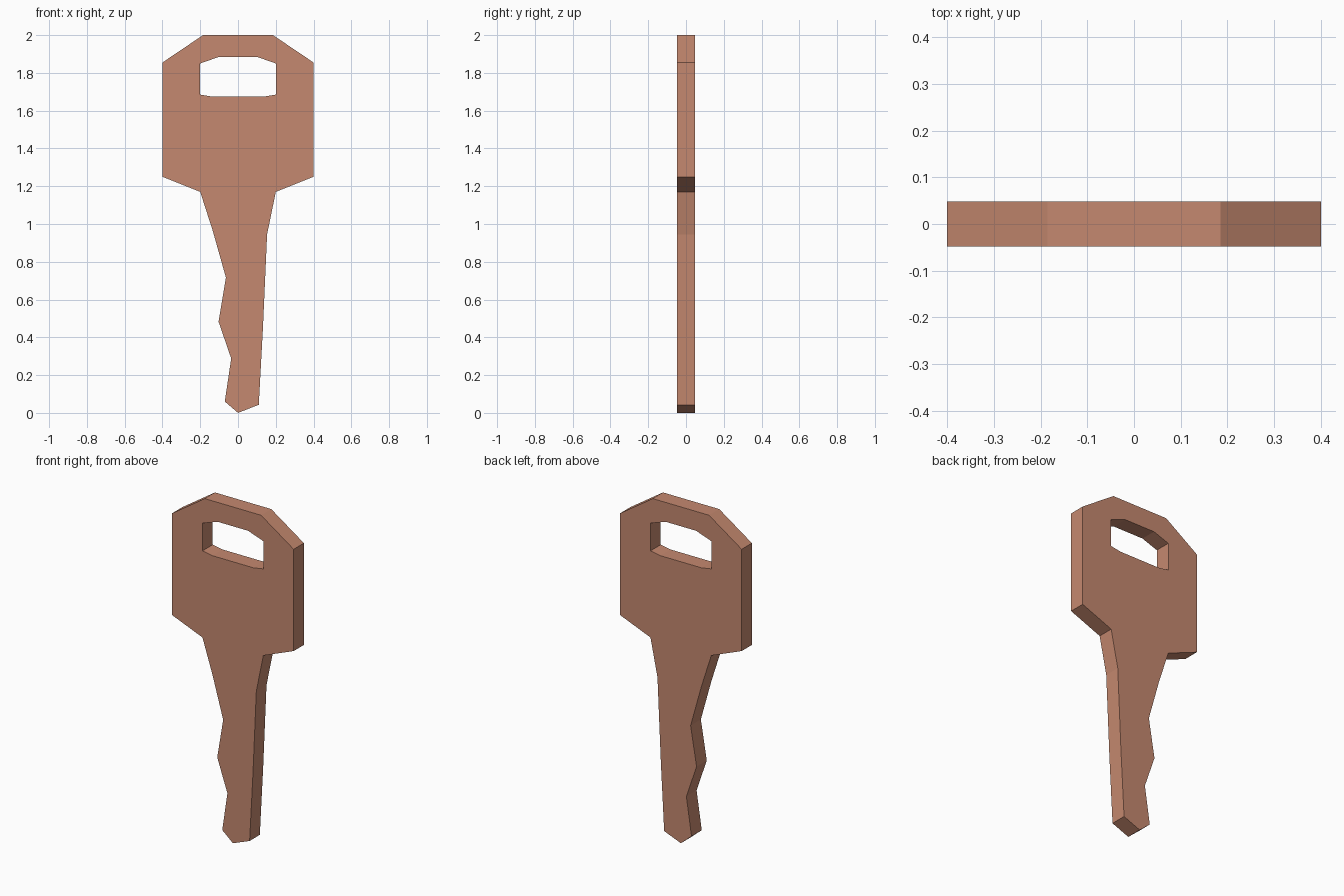
import bpy, bmesh

if "Cube" in bpy.data.objects:
    bpy.data.objects.remove(bpy.data.objects["Cube"])

HALF = 0.048  # half the plate thickness

# Silhouette in (x, z), clockwise from the top left
outline = [(-0.185, 2.0), (0.185, 2.0), (0.4, 1.855), (0.4, 1.25),
           (0.2, 1.17), (0.154, 0.945), (0.132, 0.45), (0.11, 0.043), (0.0, 0.0),
           (-0.07, 0.06), (-0.036, 0.288), (-0.103, 0.483),
           (-0.064, 0.717), (-0.134, 0.965), (-0.2, 1.17),
           (-0.4, 1.25), (-0.4, 1.855)]

# Keyring slot, right half mirrored to the left
half_slot = [(0.1, 1.885), (0.2, 1.85), (0.2, 1.685), (0.135, 1.674)]
slot = half_slot + [(-x, z) for x, z in reversed(half_slot)]


def add_loop(bm, points):
    verts = [bm.verts.new((x, -HALF, z)) for x, z in points]
    return [bm.edges.new((v, verts[(i + 1) % len(verts)])) for i, v in enumerate(verts)]


# Fill between silhouette and slot, then extrude to thickness
bm = bmesh.new()
edges = add_loop(bm, outline) + add_loop(bm, slot)
bmesh.ops.triangle_fill(bm, edges=edges, use_beauty=True, normal=(0, -1, 0))
ext = bmesh.ops.extrude_face_region(bm, geom=bm.faces[:], use_keep_orig=True)
moved = [g for g in ext["geom"] if isinstance(g, bmesh.types.BMVert)]
bmesh.ops.translate(bm, verts=moved, vec=(0, 2 * HALF, 0))
bmesh.ops.recalc_face_normals(bm, faces=bm.faces[:])

mesh = bpy.data.meshes.new("key")
bm.to_mesh(mesh)
bm.free()
key = bpy.data.objects.new("key", mesh)
bpy.context.collection.objects.link(key)

# Copper colour
mat = bpy.data.materials.new("copper")
mat.diffuse_color = (0.56, 0.25, 0.16, 1)
mat.use_nodes = True
mat.node_tree.nodes["Principled BSDF"].inputs["Base Color"].default_value = mat.diffuse_color
mesh.materials.append(mat)
